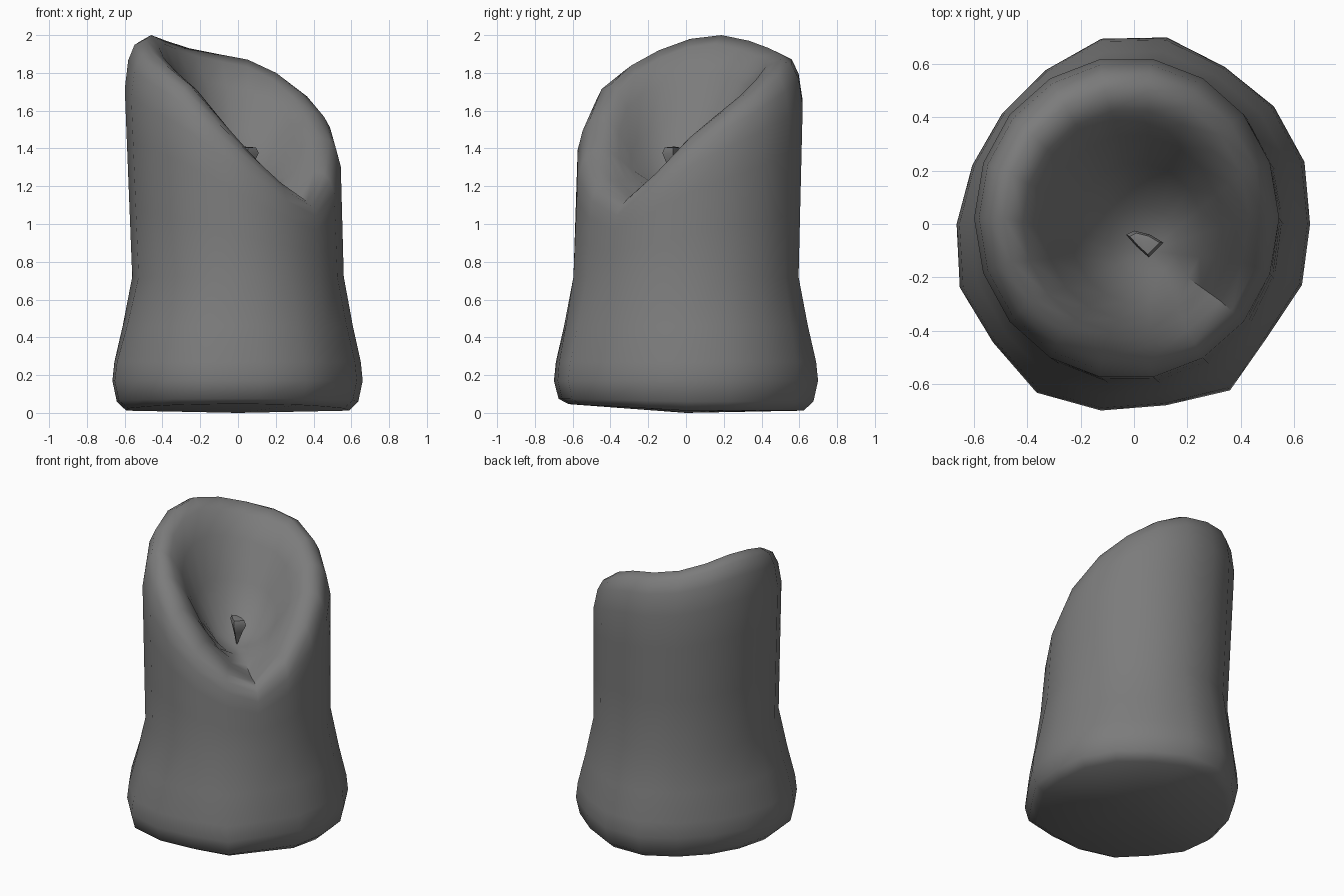
import bpy, bmesh, math
from mathutils import Vector

cube = bpy.data.objects.get("Cube")
if cube:
    bpy.data.objects.remove(cube, do_unlink=True)

# One stone grey for everything
grey = bpy.data.materials.new("stone_grey")
grey.use_nodes = True
colour = (0.2, 0.2, 0.2, 1)
grey.diffuse_color = colour
grey.node_tree.nodes["Principled BSDF"].inputs["Base Color"].default_value = colour


def make_object(name, bm, sharp_angle):
    bmesh.ops.recalc_face_normals(bm, faces=bm.faces)
    mesh = bpy.data.meshes.new(name)
    bm.to_mesh(mesh)
    bm.free()
    mesh.materials.append(grey)
    obj = bpy.data.objects.new(name, mesh)
    bpy.context.collection.objects.link(obj)
    bpy.ops.object.select_all(action="DESELECT")
    obj.select_set(True)
    bpy.context.view_layer.objects.active = obj
    bpy.ops.object.shade_smooth_by_angle(angle=math.radians(sharp_angle))
    return obj


def loft(bm, rings, start_point, end_point):
    """Join closed rings with quads and close both ends with fans."""
    loops = [[bm.verts.new(p) for p in ring] for ring in rings]
    count = len(loops[0])
    pairs = [(i, (i + 1) % count) for i in range(count)]
    for low, high in zip(loops, loops[1:]):
        for i, j in pairs:
            bm.faces.new((low[i], low[j], high[j], high[i]))
    for loop, point in ((loops[0], start_point), (loops[-1], end_point)):
        tip = bm.verts.new(point)
        for i, j in pairs:
            bm.faces.new((loop[i], loop[j], tip))


# Foot radius and rim height around the trunk, in equal angle steps from +x
foot_radius = [.66, .68, .685, .68, .71, .705, .665, .645, .645,
               .665, .695, .69, .73, .71, .69, .72, .655, .67]
rim_height = [1.46, 1.59, 1.7, 1.8, 1.87, 1.9, 1.93, 1.97, 2.0,
              1.98, 1.92, 1.84, 1.74, 1.57, 1.39, 1.23, 1.13, 1.28]
steps = len(foot_radius)
directions = [Vector((math.cos(a), math.sin(a), 0))
              for a in (math.tau * i / steps for i in range(steps))]
hollow = Vector((0.06, -0.1, 1.22))
waist = 0.72


def waist_point(d):
    return Vector((d.x * 0.56, d.y * 0.605, 0))


def top_point(d):
    return Vector((d.x * 0.575 - 0.035, d.y * 0.605 + 0.028, 0))


rings = []

# Flared foot: height, foot scale, blend towards the waist, lift at the front
for z, scale, blend, lift in ((.012, .89, 0, .035), (.06, .965, 0, .015), (.17, 1, 0, 0),
                              (.27, 1, .1, 0), (.46, 1, .52, 0), (waist, 1, 1, 0)):
    ring = []
    for d, r in zip(directions, foot_radius):
        p = (d * r * scale).lerp(waist_point(d), blend)
        p.z = z + lift * max(0, -d.y)
        ring.append(p)
    rings.append(ring)

# Trunk and rounded lip: share of the height up to the rim, radius scale
for share, scale in ((.3, 1), (.6, 1), (.79, 1), (.91, .96), (.975, .9), (1, .8)):
    ring = []
    for d, rim in zip(directions, rim_height):
        p = waist_point(d).lerp(top_point(d), share) * scale
        p.z = waist + (rim - waist) * share
        ring.append(p)
    rings.append(ring)

# Hollow: share of the way out to the rim, share of the rise
crest = rings[-1]
for out, rise in ((.87, .94), (.72, .75), (.54, .42), (.28, .09)):
    ring = []
    for c in crest:
        p = hollow.lerp(c, out)
        p.z = hollow.z + (c.z - hollow.z) * rise
        ring.append(p)
    rings.append(ring)

bm = bmesh.new()
loft(bm, rings, (0, 0, 0), hollow)
make_object("hollow_trunk", bm, 60)

# Small nub standing in the hollow
outline = [(-.03, -.04), (.01, -.085), (.055, -.125), (.11, -.07), (.06, -.04), (0, -.025)]
centre = Vector((.04, -.07))
nub_rings = []
for z, scale in ((1.32, .6), (1.375, 1), (1.405, .8)):
    nub_rings.append([(centre + (Vector(p) - centre) * scale).to_3d() + Vector((0, 0, z))
                      for p in outline])
bm = bmesh.new()
loft(bm, nub_rings, (.04, -.07, 1.22), (.03, -.06, 1.41))
make_object("hollow_nub", bm, 40)
